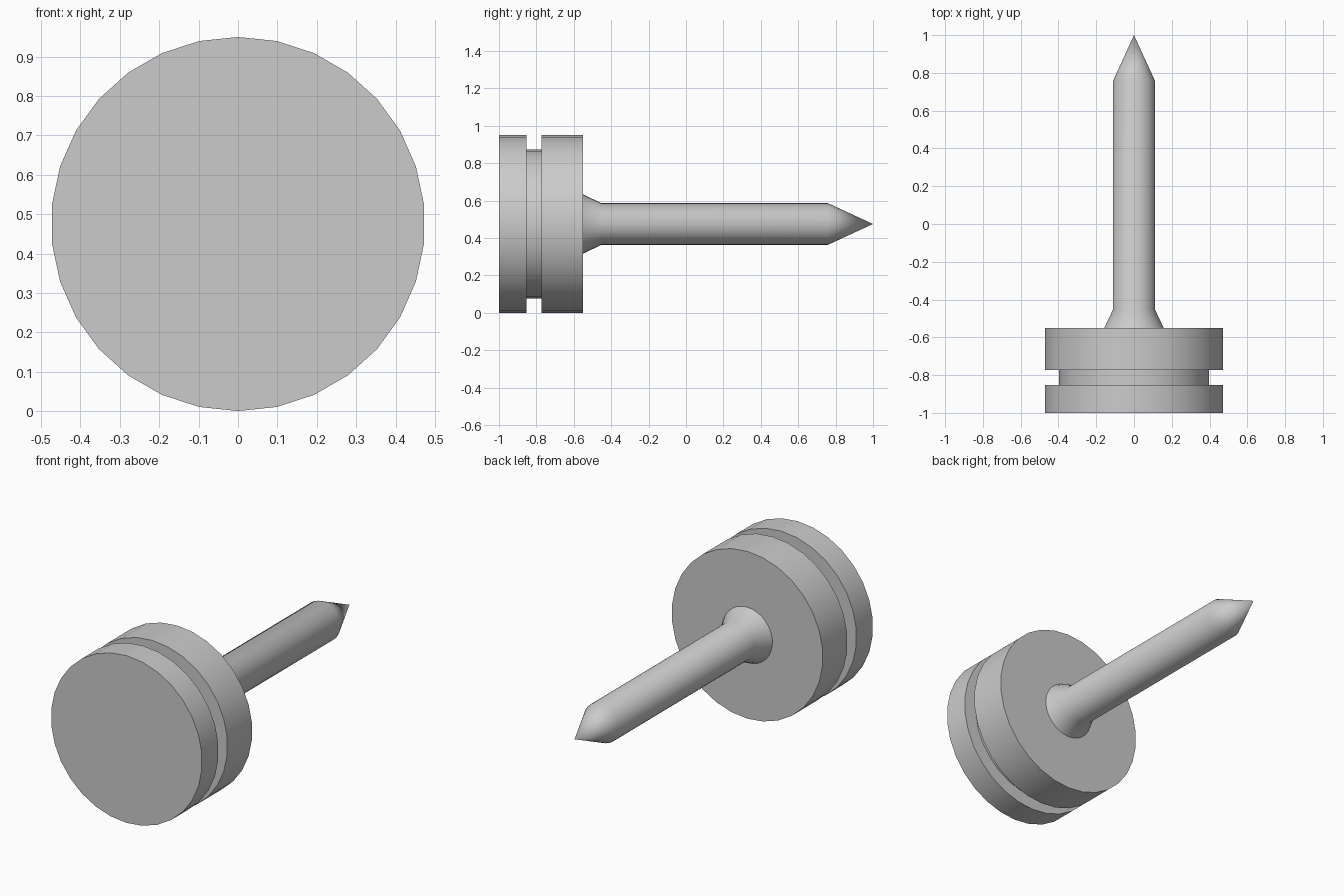
import bpy
import bmesh
from math import sin, cos, tau, radians

SIDES = 30
AXIS_Z = 0.475

cube = bpy.data.objects.get("Cube")
if cube:
    bpy.data.objects.remove(cube, do_unlink=True)

# Single plain grey finish
grey = bpy.data.materials.new("light_grey")
grey.use_nodes = True
colour = (0.6, 0.6, 0.6, 1.0)
grey.diffuse_color = colour
grey.node_tree.nodes["Principled BSDF"].inputs["Base Color"].default_value = colour


def lathe(name, profile):
    """Revolve (radius, y) points around the horizontal y axis."""
    bm = bmesh.new()
    rings = []
    for r, y in profile:
        count = SIDES if r > 0 else 1
        rings.append([bm.verts.new((r * sin(tau * i / SIDES), y,
                                    AXIS_Z + r * cos(tau * i / SIDES)))
                      for i in range(count)])
    for a, b in zip(rings, rings[1:]):
        for i in range(SIDES):
            j = (i + 1) % SIDES
            if len(b) == 1:
                bm.faces.new((a[i], a[j], b[0]))
            else:
                bm.faces.new((a[i], a[j], b[j], b[i]))
    # Close any open end with a flat cap
    for ring in (rings[0], rings[-1]):
        if len(ring) > 1:
            bm.faces.new(ring)
    bmesh.ops.recalc_face_normals(bm, faces=bm.faces[:])
    mesh = bpy.data.meshes.new(name)
    bm.to_mesh(mesh)
    bm.free()
    mesh.materials.append(grey)
    obj = bpy.data.objects.new(name, mesh)
    bpy.context.collection.objects.link(obj)
    bpy.ops.object.select_all(action='DESELECT')
    obj.select_set(True)
    bpy.context.view_layer.objects.active = obj
    bpy.ops.object.shade_smooth_by_angle(angle=radians(30))
    return obj


# Round head with a square groove around its rim
HEAD, GROOVE = 0.475, 0.398
lathe("grooved_head", [(HEAD, -1.0), (HEAD, -0.852), (GROOVE, -0.852),
                       (GROOVE, -0.772), (HEAD, -0.772), (HEAD, -0.55)])

# Shaft with a flared root and a pointed tip
SHAFT = 0.112
lathe("pointed_shaft", [(0.158, -0.55), (SHAFT, -0.453),
                        (SHAFT, 0.757), (0, 1.0)])
